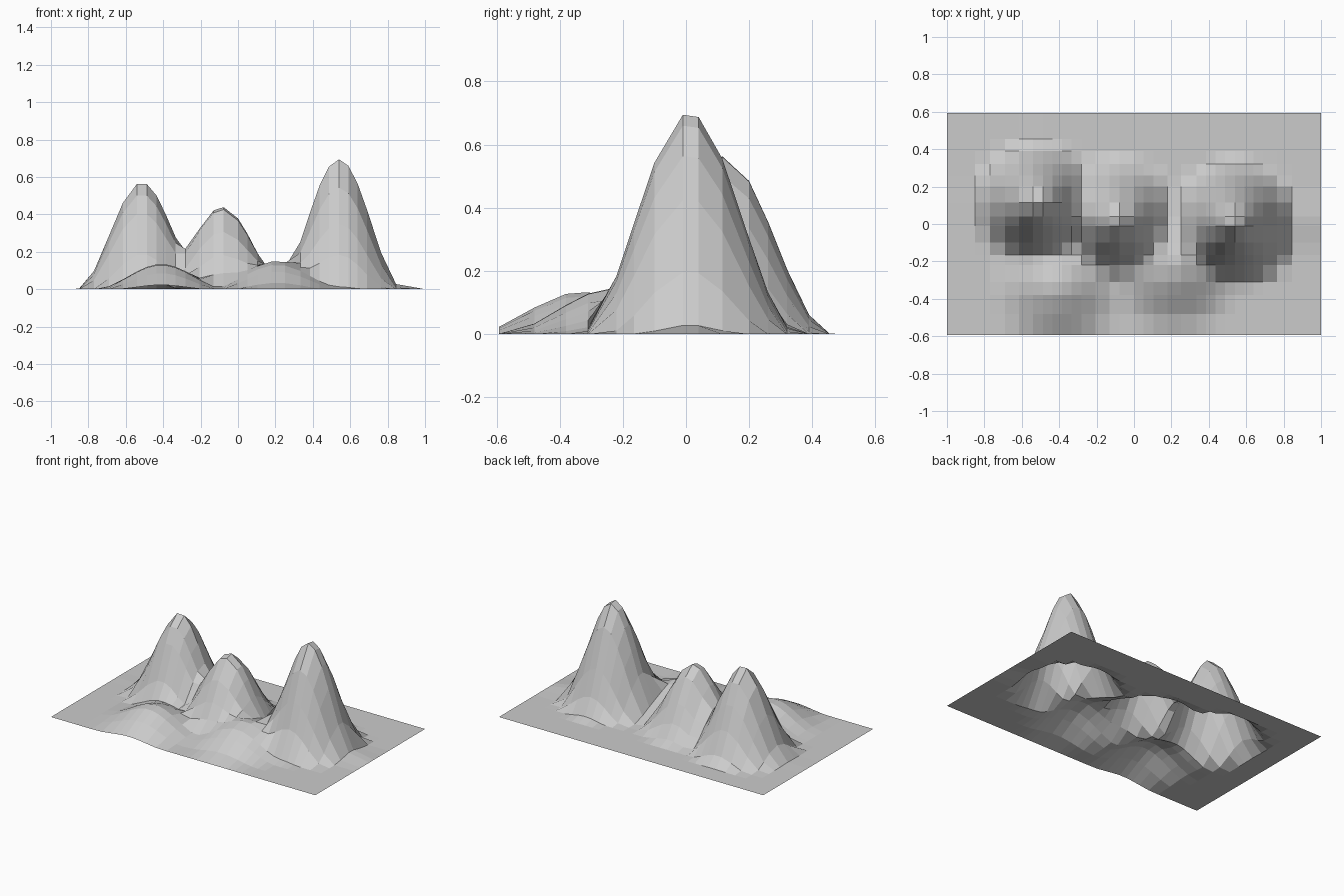
import bpy
import bmesh
from math import cos, pi, hypot

# Peaks and foothills: centre x, centre y, height, base radius
hills = [
    (-0.515, 0.115, 0.57, 0.35),   # left peak
    (-0.085, 0.03, 0.44, 0.35),    # middle peak
    (0.54, 0.01, 0.70, 0.35),      # right peak
    (-0.41, -0.33, 0.135, 0.36),   # left foothill
    (0.21, -0.22, 0.15, 0.38),     # right foothill
]

# Grid lines, closer together where the ground is steep
xs = [-1, -0.85, -0.77, -0.69, -0.615, -0.54, -0.487, -0.436, -0.385, -0.333,
      -0.282, -0.205, -0.13, -0.077, 0, 0.05, 0.103, 0.18, 0.25, 0.333, 0.385,
      0.436, 0.487, 0.54, 0.59, 0.64, 0.69, 0.765, 0.845, 1]
ys = [-0.593, -0.48, -0.38, -0.31, -0.22, -0.165, -0.1, -0.01, 0.04, 0.115,
      0.2, 0.26, 0.32, 0.39, 0.455, 0.593]


def height(x, y):
    """Soft blend of all the rounded hills."""
    p = 1.9
    total = 0.0
    for cx, cy, h, r in hills:
        d = hypot(x - cx, y - cy) / r
        if d < 1:
            total += (h * cos(pi / 2 * d) ** 2) ** p
    return total ** (1 / p)


# Mountain terrain sheet, flat-shaded and open underneath
bm = bmesh.new()
rows = [[bm.verts.new((x, y, height(x, y))) for x in xs] for y in ys]
for a, b in zip(rows, rows[1:]):
    for i in range(len(xs) - 1):
        bm.faces.new((a[i], a[i + 1], b[i + 1], b[i]))
mesh = bpy.data.meshes.new("mountain_terrain")
bm.to_mesh(mesh)
bm.free()
terrain = bpy.data.objects.new("mountain_terrain", mesh)
bpy.context.collection.objects.link(terrain)
